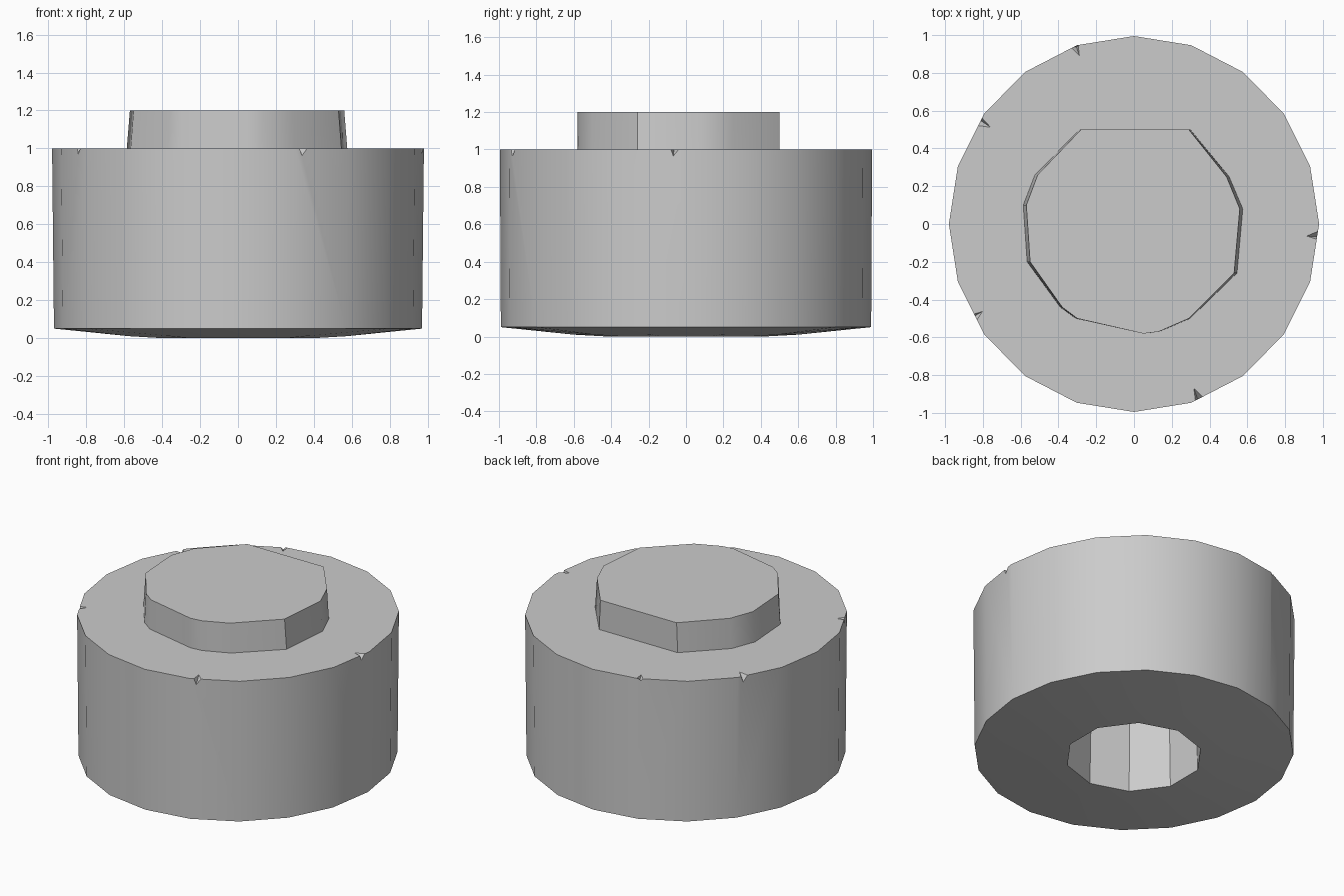
import bpy, bmesh, math
from mathutils import Vector

if "Cube" in bpy.data.objects:
    bpy.data.objects.remove(bpy.data.objects["Cube"], do_unlink=True)

grey = bpy.data.materials.new("plain_grey")
grey.use_nodes = True
grey.diffuse_color = (0.6, 0.6, 0.6, 1)
grey.node_tree.nodes["Principled BSDF"].inputs["Base Color"].default_value = (0.6, 0.6, 0.6, 1)


def circle(radius, sides, squash=1.0):
    """Outline with its first corner at the back."""
    steps = [math.tau * i / sides for i in range(sides)]
    return [(-radius * squash * math.sin(a), radius * math.cos(a)) for a in steps]


def stack(name, rings):
    """Closed solid through a list of (outline, height) rings."""
    bm = bmesh.new()
    loops = []
    for outline, z in rings:
        verts = [bm.verts.new((x, y, z)) for x, y in outline]
        n = len(verts)
        loops.append([bm.edges.new((verts[i], verts[(i + 1) % n])) for i in range(n)])
        if len(loops) in (1, len(rings)):
            bm.faces.new(verts)
    for a, b in zip(loops, loops[1:]):
        bmesh.ops.bridge_loops(bm, edges=a + b)
    bmesh.ops.recalc_face_normals(bm, faces=bm.faces)
    return finish(name, bm)


def finish(name, bm):
    mesh = bpy.data.meshes.new(name)
    bm.to_mesh(mesh)
    bm.free()
    mesh.materials.append(grey)
    obj = bpy.data.objects.new(name, mesh)
    bpy.context.collection.objects.link(obj)
    return obj


def chip(obj, spots):
    """Cut small three-sided nicks at (position, outward angle, size)."""
    bm = bmesh.new()
    for pos, angle, size in spots:
        out = Vector((math.cos(angle), math.sin(angle), 0))
        side = Vector((-out.y, out.x, 0))
        up = Vector((0, 0, 1))
        p = Vector(pos)
        pts = [p - out * size, p + out * size + side * size,
               p + out * size - side * size * 0.6 + up * 0.02, p + out * size * 0.6 - up * size]
        pts = [q + up * 0.01 for q in pts]
        bmesh.ops.convex_hull(bm, input=[bm.verts.new(q) for q in pts])
    bmesh.ops.recalc_face_normals(bm, faces=bm.faces)
    cutter = finish("chip_cutter", bm)
    cutter.hide_render = True
    mod = obj.modifiers.new("chips", 'BOOLEAN')
    mod.operation = 'DIFFERENCE'
    mod.solver = 'EXACT'
    mod.object = cutter
    bpy.context.view_layer.objects.active = obj
    bpy.ops.object.modifier_apply(modifier=mod.name)
    bpy.data.objects.remove(cutter, do_unlink=True)


# Drum with a shallow foot underneath and a hollow socket
body = stack("drum_body", [
    (circle(0.995, 20, 0.985), 1.0),
    (circle(0.99, 20, 0.98), 0.05),
    (circle(0.6, 10), 0.01),
    (circle(0.42, 10), 0.0),
    (circle(0.4, 10), 0.85),
])
rim = [(-150, 0.05), (146, 0.06), (-4, 0.06), (-70, 0.05), (108, 0.04)]
chip(body, [((0.96 * math.cos(math.radians(a)), 0.96 * math.sin(math.radians(a)), 1.0),
             math.radians(a), s) for a, s in rim])

# Worn raised cap on top
cap = [(-0.28, 0.5), (0.29, 0.5), (0.49, 0.25), (0.56, 0.08), (0.53, -0.26), (0.29, -0.5),
       (0.13, -0.57), (0.05, -0.58), (-0.3, -0.5), (-0.38, -0.44), (-0.55, -0.2),
       (-0.57, 0.1), (-0.51, 0.26)]
foot = [(x * 1.03, y) for x, y in cap]
boss = stack("raised_cap", [(cap, 1.2), (foot, 0.99)])

for obj in (body, boss):
    bpy.ops.object.select_all(action='DESELECT')
    obj.select_set(True)
    bpy.context.view_layer.objects.active = obj
    bpy.ops.object.shade_smooth_by_angle(angle=math.radians(30))
